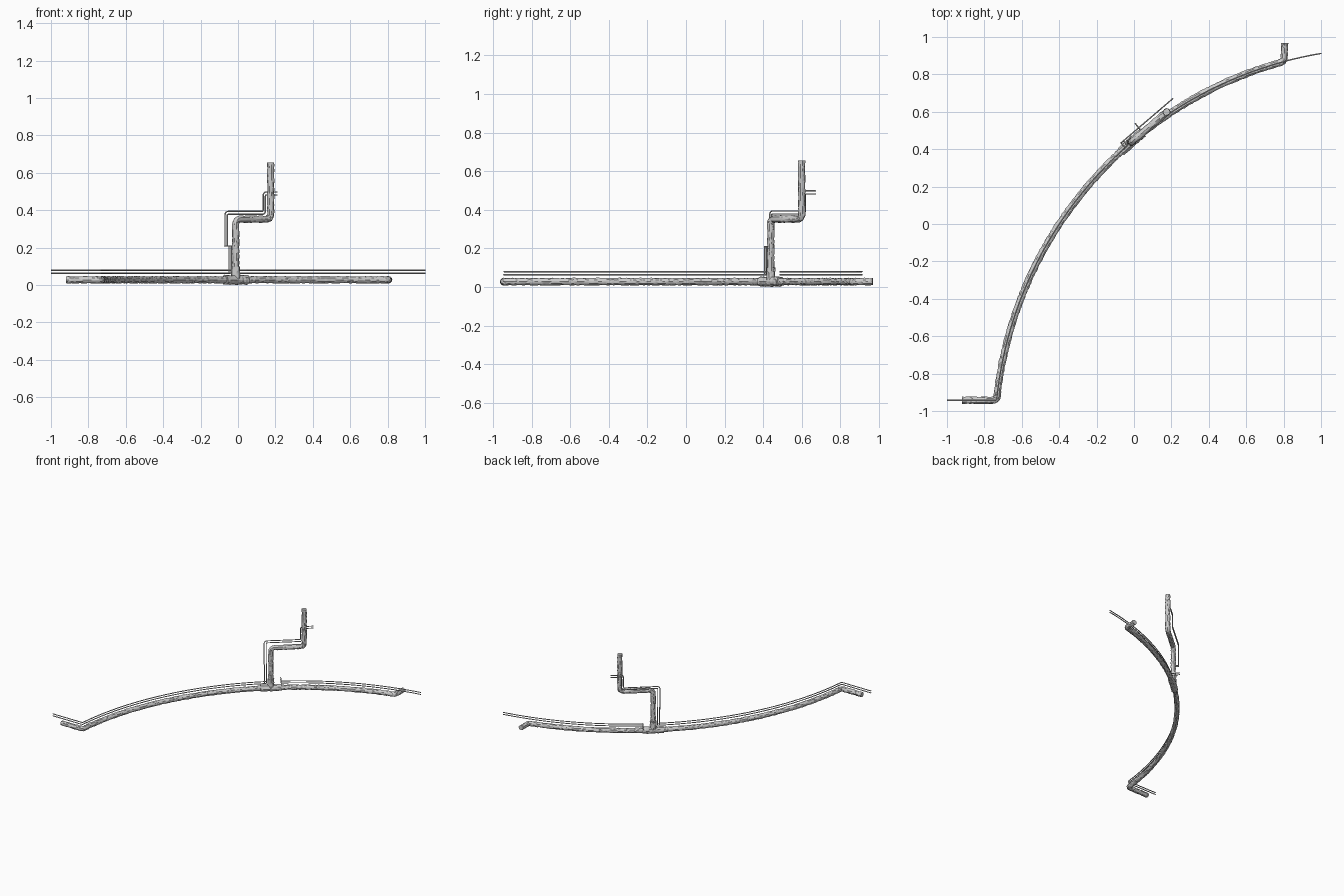
import bpy, bmesh, math, random
from mathutils import Vector as V

if "Cube" in bpy.data.objects:
    bpy.data.objects.remove(bpy.data.objects["Cube"])

random.seed(4)
Z = V((0, 0, 1))


def circle(r, n=12, y0=0):
    return [(r * math.cos(2 * math.pi * i / n), y0 + r * math.sin(2 * math.pi * i / n)) for i in range(n)]


def fillet(pts, d, steps=5):
    """Round every sharp corner of a path."""
    out = [pts[0]]
    for a, p, b in zip(pts, pts[1:], pts[2:]):
        u, v = (a - p).normalized(), (b - p).normalized()
        if u.angle(v) > math.radians(160):
            out.append(p)
            continue
        s, e = p + u * d, p + v * d
        for i in range(steps + 1):
            t = i / steps
            out.append(s * (1 - t) ** 2 + p * 2 * t * (1 - t) + e * t * t)
    return out + [pts[-1]]


def subdivide(pts, step):
    """Add points so that no path segment is longer than step."""
    out = [pts[0]]
    for a, b in zip(pts, pts[1:]):
        n = max(1, math.ceil((b - a).length / step))
        out += [a.lerp(b, i / n) for i in range(1, n + 1)]
    return out


def sweep(name, pts, normal, profiles, crumple=0):
    """Sweep profiles along a flat path; profile x = path plane normal, y = in plane."""
    if crumple:
        pts = subdivide(pts, 0.016)
    bm = bmesh.new()
    for prof in profiles:
        rings = []
        for i, p in enumerate(pts):
            t0 = (p - pts[max(i - 1, 0)]).normalized()
            t1 = (pts[min(i + 1, len(pts) - 1)] - p).normalized()
            t = (t0 + t1).normalized()
            k = 1 / max(t.dot(t1 if t1.length else t0), 0.3)
            side = normal.cross(t).normalized() * k
            ring = []
            for x, y in prof:
                s = 1 + random.uniform(-crumple, crumple)
                slide = t * random.uniform(-0.3, 0.3) * 0.016 * (crumple > 0 and 0 < i < len(pts) - 1)
                ring.append(bm.verts.new(p + (normal * x + side * y) * s + slide * 0.5))
            rings.append(ring)
        n = len(prof)
        for a, b in zip(rings, rings[1:]):
            for j in range(n):
                bm.faces.new((a[j], a[(j + 1) % n], b[(j + 1) % n], b[j]))
        bm.faces.new(rings[0][::-1])
        bm.faces.new(rings[-1])
    if crumple:
        bmesh.ops.triangulate(bm, faces=[f for f in bm.faces if len(f.verts) == 4])
    bmesh.ops.recalc_face_normals(bm, faces=bm.faces)
    me = bpy.data.meshes.new(name)
    bm.to_mesh(me)
    bm.free()
    ob = bpy.data.objects.new(name, me)
    bpy.context.collection.objects.link(ob)
    bpy.ops.object.select_all(action='DESELECT')
    ob.select_set(True)
    bpy.context.view_layer.objects.active = ob
    bpy.ops.object.shade_smooth_by_angle(angle=math.radians(20 if crumple else 50))
    return ob


# Large plan arc: chord, sagitta and radius
A, B, SAG = V((-0.735, -0.943, 0)), V((0.803, 0.869, 0)), 0.37
half = (B - A).length / 2
chord = (B - A).normalized()
out = Z.cross(chord)
R = (half ** 2 + SAG ** 2) / (2 * SAG)
centre = (A + B) / 2 + out * (SAG - R)
END = math.asin(half / R)


def on_arc(ang, z, n=0):
    return centre + (chord * math.sin(ang) + out * math.cos(ang)) * (R + n) + Z * z


def arc(a, b, z, n=24):
    return [on_arc(a + (b - a) * i / n, z) for i in range(n + 1)]


# Branch frame: origin on the arc, u along it, w outward
TEE = math.asin(0.333 / R)
O = on_arc(TEE, 0)
w = (O - centre).normalized()
u = w.cross(Z)


def br(a, z, n=0):
    return O + u * a + w * n + Z * z


PIPE, PZ, CR = [circle(0.0188)], 0.028, 0.1

# Main crumple-wrapped curved pipe with an elbow at both ends
path = [V((-0.92, -0.943, PZ))] + arc(-END, END, PZ, 36) + [V((0.805, 0.967, PZ))]
sweep("main_pipe", fillet(path, 0.022), Z, PIPE, CR)

# Stepped branch pipe
sweep("branch_pipe", fillet([br(0, PZ), br(0, 0.352), br(0.246, 0.352), br(0.246, 0.655)], 0.03),
      w, PIPE, CR)

# Tee fitting
da = 0.078 / R
sweep("tee_sleeve", arc(TEE - da, TEE + da, PZ, 4), Z, [circle(0.0255)], CR)
sweep("tee_collar", [br(0, PZ), br(0, 0.1)], w, [circle(0.024)], CR)

# Twin lines: WIDE pairs lie across the sweep plane, FLAT pairs lie in it
SZ, WR, GAP = 0.072, 0.0035, 0.008
FLAT = [circle(WR, 8, GAP), circle(WR, 8, -GAP)]
WIDE = [[(y, x) for x, y in c] for c in FLAT]

# Twin lines above the main pipe
left = [V((-1, -0.943, SZ))] + arc(-END, TEE - 0.037 / R, SZ, 28)
sweep("left_lines", fillet(left, 0.01, 3), Z, WIDE)
s0, s1 = TEE + 0.076 / R, END
while on_arc(s1, 0).x < 1:
    s1 += 0.001
sweep("right_lines", arc(s0, s1, SZ, 22), Z, WIDE)
sweep("right_lines_tab", [on_arc(s0, SZ, -0.003), on_arc(s0, SZ, 0.065)], Z, WIDE)

# Twin lines up the branch: lower riser, outward step, upper offset run
OFF, SU = 0.033, -0.039
sweep("lower_riser_lines", [br(SU, SZ - GAP), br(SU, 0.211)], w, FLAT)
sweep("riser_step", [br(SU, 0.209, -WR), br(SU, 0.209, OFF + WR)], Z, FLAT)
upper = [br(SU, 0.206, OFF), br(SU, 0.386, OFF), br(0.229, 0.386, OFF),
         br(0.229, 0.49, OFF), br(0.319, 0.49, OFF)]
sweep("upper_lines", fillet(upper, 0.014, 4), w, FLAT)
